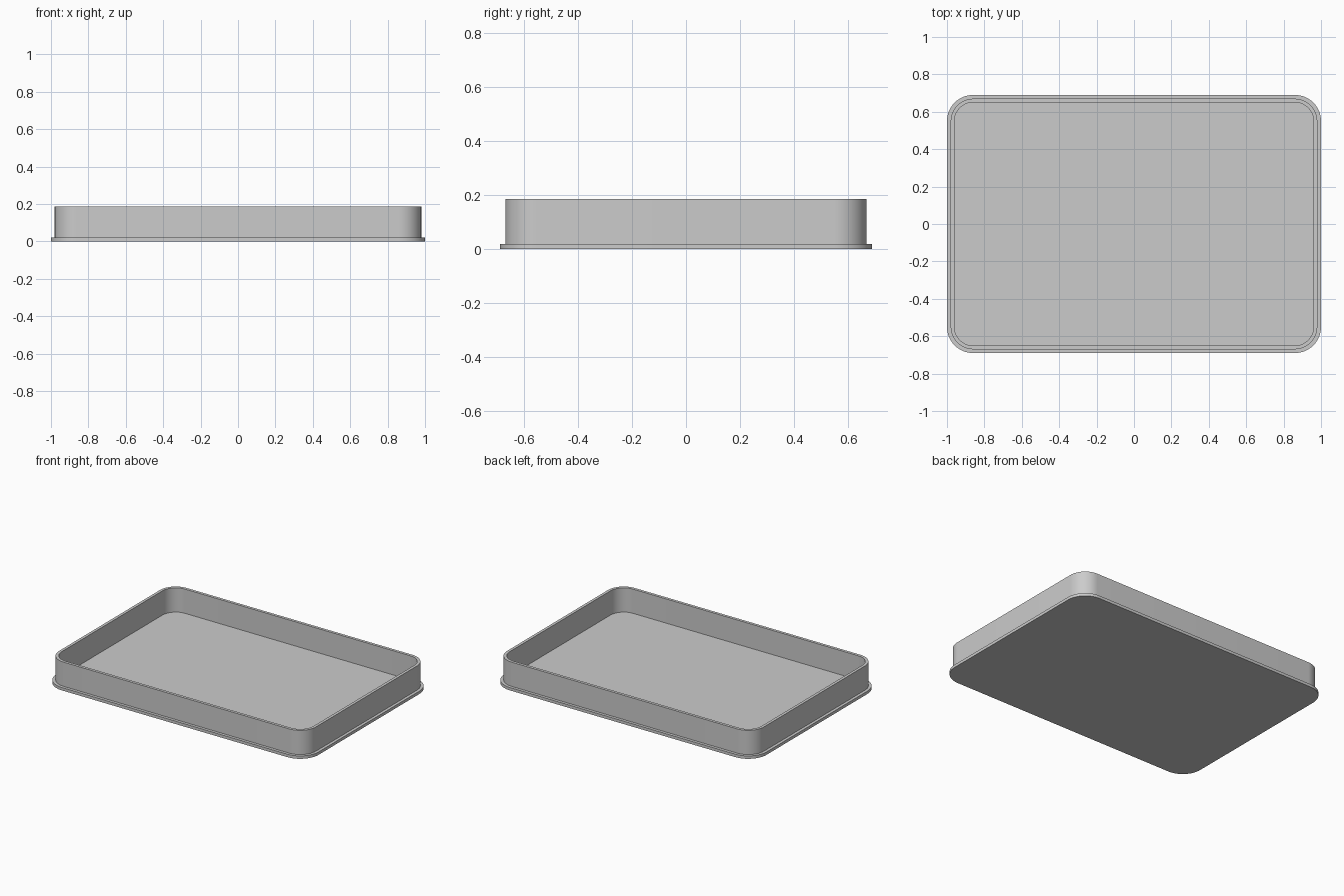
import bpy
import bmesh
from math import cos, sin, pi, radians

cube = bpy.data.objects.get("Cube")
if cube:
    bpy.data.objects.remove(cube, do_unlink=True)

HALF_X, HALF_Y, RADIUS = 1.0, 0.69, 0.14
FLOOR, TOP = 0.02, 0.187
STEPS = 16

grey = bpy.data.materials.new("light grey")
grey.use_nodes = True
colour = (0.6, 0.6, 0.6, 1)
grey.diffuse_color = colour
grey.node_tree.nodes["Principled BSDF"].inputs["Base Color"].default_value = colour


def rounded_ring(bm, inset, z):
    """Rounded rectangle outline, offset inwards from the rim."""
    r = RADIUS - inset
    ring = []
    for corner, (sx, sy) in enumerate([(1, 1), (-1, 1), (-1, -1), (1, -1)]):
        for i in range(STEPS + 1):
            a = (corner + i / STEPS) * pi / 2
            ring.append(bm.verts.new((sx * (HALF_X - RADIUS) + r * cos(a),
                                      sy * (HALF_Y - RADIUS) + r * sin(a), z)))
    return ring


# Tray section from the underside, over the flange and wall, to the floor
section = [(0, 0), (0, FLOOR), (0.02, FLOOR), (0.02, TOP), (0.04, TOP), (0.04, FLOOR)]
bm = bmesh.new()
rings = [rounded_ring(bm, inset, z) for inset, z in section]
for low, high in zip(rings, rings[1:]):
    n = len(low)
    for i in range(n):
        j = (i + 1) % n
        bm.faces.new((low[i], low[j], high[j], high[i]))

# Underside and inner floor
bm.faces.new(rings[0][::-1])
bm.faces.new(rings[-1])

mesh = bpy.data.meshes.new("tray")
bm.to_mesh(mesh)
bm.free()
mesh.materials.append(grey)
tray = bpy.data.objects.new("tray", mesh)
bpy.context.collection.objects.link(tray)

bpy.context.view_layer.objects.active = tray
tray.select_set(True)
bpy.ops.object.shade_smooth_by_angle(angle=radians(30))
